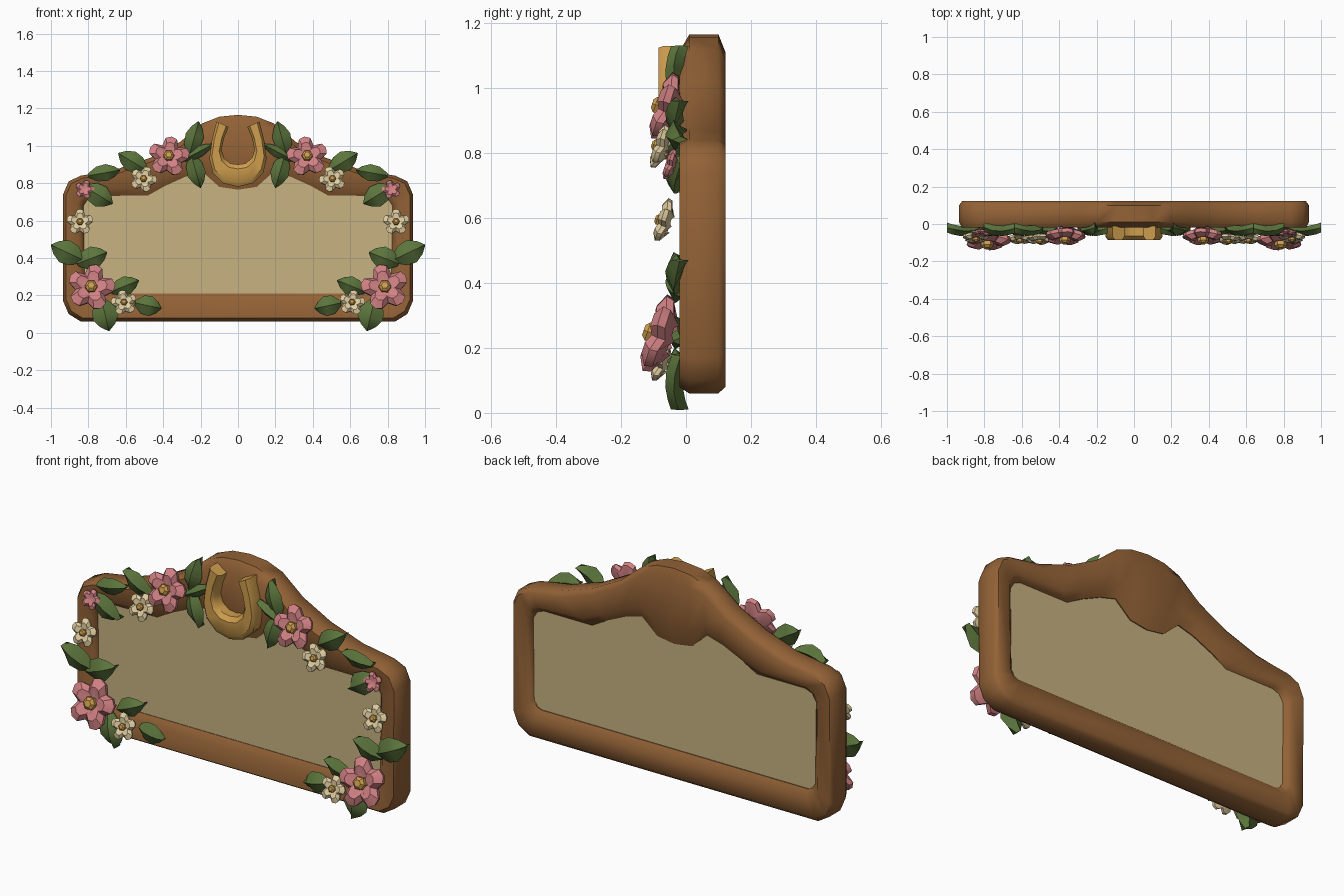
import bpy, bmesh, math
from mathutils import Matrix, Vector

if "Cube" in bpy.data.objects:
    bpy.data.objects.remove(bpy.data.objects["Cube"], do_unlink=True)


def material(name, r, g, b):
    m = bpy.data.materials.new(name)
    m.use_nodes = True
    m.diffuse_color = (r, g, b, 1)
    m.node_tree.nodes["Principled BSDF"].inputs["Base Color"].default_value = (r, g, b, 1)
    return m


WOOD = material("brown wood", .29, .122, .037)
PANEL = material("tan panel", .58, .45, .22)
PINK = material("pink petal", .64, .22, .23)
CREAM = material("cream petal", .74, .61, .35)
GREEN = material("leaf green", .105, .175, .045)
GOLD = material("gold", .62, .34, .075)


def build(name, verts, faces, mat, angle=40):
    bm = bmesh.new()
    vs = [bm.verts.new(v) for v in verts]
    for f in faces:
        bm.faces.new([vs[i] for i in f])
    bmesh.ops.recalc_face_normals(bm, faces=bm.faces)
    me = bpy.data.meshes.new(name)
    bm.to_mesh(me)
    bm.free()
    me.materials.append(mat)
    me.shade_smooth()
    me.set_sharp_from_angle(angle=math.radians(angle))
    ob = bpy.data.objects.new(name, me)
    bpy.context.collection.objects.link(ob)
    return ob


def bridge(rings, count, closed_rings=False):
    """Quads joining consecutive closed loops of equal length."""
    total = rings if closed_rings else rings - 1
    return [(r * count + i, r * count + (i + 1) % count,
             (r + 1) % rings * count + (i + 1) % count, (r + 1) % rings * count + i)
            for r in range(total) for i in range(count)]


def mirrored(half):
    return half + [(-x, z) for x, z in reversed(half[1:-1])]


# Arched frame: loft between the outer outline and the opening
OUTER = mirrored([(0, .06), (.84, .06), (.905, .10), (.935, .17), (.935, .74), (.905, .81),
                  (.84, .84), (.66, .87), (.47, .935), (.31, 1.02), (.19, 1.12), (.10, 1.155), (0, 1.165)])
INNER = mirrored([(0, .21), (.775, .21), (.80, .22), (.82, .25), (.825, .68), (.80, .72),
                  (.76, .735), (.48, .735), (.39, .785), (.28, .835), (.19, .86), (.10, .78), (0, .765)])
N = len(OUTER)


def loop(t, y):
    return [(a + (c - a) * t, y, b + (d - b) * t) for (a, b), (c, d) in zip(OUTER, INNER)]


SECTION = [(0, .10), (0, .01), (.13, -.02), (.72, -.016), (1, .012), (1, .095), (.75, .122), (.14, .122)]
build("frame", [v for t, y in SECTION for v in loop(t, y)],
      bridge(len(SECTION), N, True), WOOD, 50)

# Flat panel filling the opening
build("panel", loop(.85, .015) + loop(.85, .09),
      bridge(2, N) + [tuple(range(N)), tuple(range(N, 2 * N))], PANEL)

# Horseshoe with bevelled front edges
SHOE_OUT = mirrored([(0, .78), (.08, .80), (.135, .855), (.153, .93), (.14, 1.03), (.115, 1.13), (0, 0)])
SHOE_IN = mirrored([(0, .90), (.04, .905), (.075, .935), (.088, .98), (.075, 1.04), (.05, 1.10), (0, 0)])
half = 6


def arch(points):
    right = points[:half]
    return [(-x, z) for x, z in reversed(right[1:])] + right


pairs = list(zip(arch(SHOE_OUT), arch(SHOE_IN)))
shoe_verts = []
for (a, b), (c, d) in pairs:
    for t, y in [(0, -.01), (0, -.068), (.2, -.085), (.8, -.085), (1, -.065), (1, -.01)]:
        shoe_verts.append((a + (c - a) * t, y, b + (d - b) * t))
ends = len(pairs) - 1
build("horseshoe", shoe_verts, bridge(len(pairs), 6) +
      [tuple(range(6)), tuple(range(ends * 6, ends * 6 + 6))], GOLD)


# Pointed leaf with a raised midrib
def leaf(name, side, base, tip, width):
    bx, bz = base[0] * side, base[1]
    dx, dz = tip[0] * side - bx, tip[1] - bz
    length = math.hypot(dx, dz)
    px, pz = -dz / length, dx / length
    verts = []
    for t, w, y in [(0, .25, -.025), (.28, .88, -.042), (.58, 1, -.046), (.83, .58, -.038), (1, .04, -.028)]:
        x, z, h = bx + dx * t, bz + dz * t, width * w / 2
        verts += [(x + px * h, y + .008, z + pz * h), (x, y - .018, z),
                  (x - px * h, y + .008, z - pz * h), (x, y + .036, z)]
    build(name, verts, bridge(5, 4) + [(0, 1, 2, 3), (16, 17, 18, 19)], GREEN, 35)


# Five-petalled blossom, tipped forward at the bottom, with a gold centre
def flower(name, side, x, z, r, y, mat, spin, centre=True):
    place = Matrix.Translation((x * side, y, z)) @ Matrix.Rotation(math.radians(-18), 4, 'X')

    def ring(scale, depth, lobed):
        pts = []
        for p in range(5):
            for off, lobe in [(-36, .68), (-17, .97), (0, 1.04), (17, .97)]:
                a = math.radians(90 + spin * side + p * 72 + off)
                k = r * scale * (lobe if lobed else 1)
                valley = .1 * r if off == -36 else 0
                pts.append(place @ Vector((k * math.cos(a), depth * r + valley, k * math.sin(a))))
        return pts

    verts = ring(.25, -.12, False) + ring(.66, -.26, True) + ring(1, -.1, True) \
        + ring(.95, .1, True) + ring(.4, .32, False)
    build(name, verts, bridge(5, 20) + [tuple(range(20)), tuple(range(80, 100))], mat, 45)
    if centre:
        disc = [place @ Vector((r * s * math.cos(i * math.pi / 3), d * r, r * s * math.sin(i * math.pi / 3)))
                for s, d in [(.27, 0), (.27, -.28), (.15, -.38)] for i in range(6)]
        build(name + "_centre", disc, bridge(3, 6) + [tuple(range(6)), tuple(range(12, 18))], GOLD)


LEAVES = [((.26, .95), (.21, 1.13), .10), ((.25, .95), (.20, .775), .10), ((.30, .92), (.13, 1.01), .06),
          ((.49, .87), (.64, .96), .11), ((.80, .84), (.63, .87), .09), ((.82, .78), (.67, .69), .12),
          ((.83, .39), (1.0, .47), .13), ((.86, .37), (.70, .43), .12), ((.68, .22), (.53, .28), .10),
          ((.55, .16), (.41, .13), .11), ((.73, .18), (.69, .01), .14)]
FLOWERS = [("large_pink_flower", .785, .24, .125, -.085, PINK, 12, True),
           ("upper_pink_flower", .37, .94, .108, -.065, PINK, 8, True),
           ("upper_cream_flower", .505, .82, .07, -.08, CREAM, 20, True),
           ("side_cream_flower", .845, .59, .07, -.07, CREAM, 0, True),
           ("lower_cream_flower", .61, .16, .068, -.078, CREAM, -10, True),
           ("pink_bud", .82, .765, .05, -.05, PINK, 15, False)]

# The garland is repeated on both sides
for side, label in [(1, "left"), (-1, "right")]:
    for i, (base, tip, width) in enumerate(LEAVES, 1):
        leaf(f"{label}_leaf_{i}", side, base, tip, width)
    for name, *rest in FLOWERS:
        flower(f"{label}_{name}", side, *rest)
